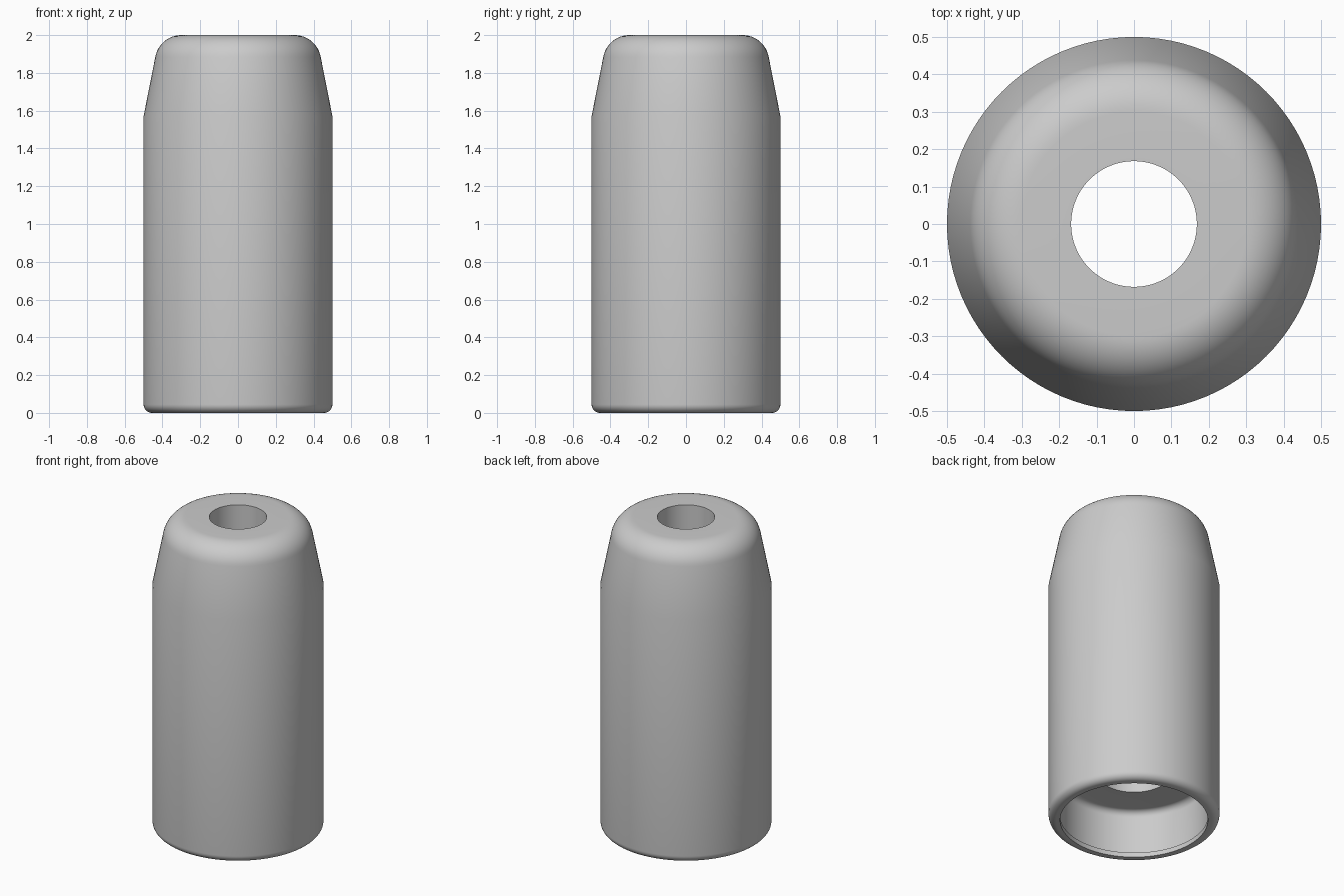
import bpy, bmesh, math

cube = bpy.data.objects.get("Cube")
if cube:
    bpy.data.objects.remove(cube, do_unlink=True)


def arc(cx, cz, radius, start, end, steps=8):
    """Points of a rounded corner in the radius / height plane, angles in degrees."""
    angles = [math.radians(start + (end - start) * i / steps) for i in range(steps + 1)]
    return [(cx + radius * math.cos(a), cz + radius * math.sin(a)) for a in angles]


def lathe(name, profile, material, segments=96):
    """Revolve a closed profile around the z axis."""
    bm = bmesh.new()
    verts = [bm.verts.new((r, 0, z)) for r, z in profile]
    edges = [bm.edges.new((v, verts[(i + 1) % len(verts)])) for i, v in enumerate(verts)]
    bmesh.ops.spin(bm, geom=verts + edges, cent=(0, 0, 0), axis=(0, 0, 1),
                   angle=math.tau, steps=segments, use_merge=False)
    bmesh.ops.remove_doubles(bm, verts=bm.verts, dist=0.0001)
    bmesh.ops.recalc_face_normals(bm, faces=bm.faces)
    mesh = bpy.data.meshes.new(name)
    bm.to_mesh(mesh)
    bm.free()
    mesh.materials.append(material)
    obj = bpy.data.objects.new(name, mesh)
    bpy.context.collection.objects.link(obj)
    bpy.ops.object.select_all(action='DESELECT')
    obj.select_set(True)
    bpy.context.view_layer.objects.active = obj
    bpy.ops.object.shade_smooth_by_angle(angle=math.radians(30))
    return obj


grey = bpy.data.materials.new("light_grey")
grey.use_nodes = True
color = (0.6, 0.6, 0.6, 1)
grey.diffuse_color = color
grey.node_tree.nodes["Principled BSDF"].inputs["Base Color"].default_value = color

# Outer wall: rounded foot, straight body, tapered shoulder, rounded top
outside = arc(0.455, 0.045, 0.045, -90, 0) + [(0.5, 1.57)] + arc(0.30, 1.86, 0.14, 10, 90, 12)
# Inner wall: top hole, slightly wider passage, rounded socket and narrow lip at the mouth
inside = [(0.168, 2.0), (0.168, 1.6), (0.21, 1.6), (0.21, 0.31)]
inside += arc(0.40, 0.27, 0.04, 90, 0)
inside += [(0.44, 0.03), (0.432, 0.03), (0.432, 0.0)]

lathe("sleeve_body", outside + inside, grey)
